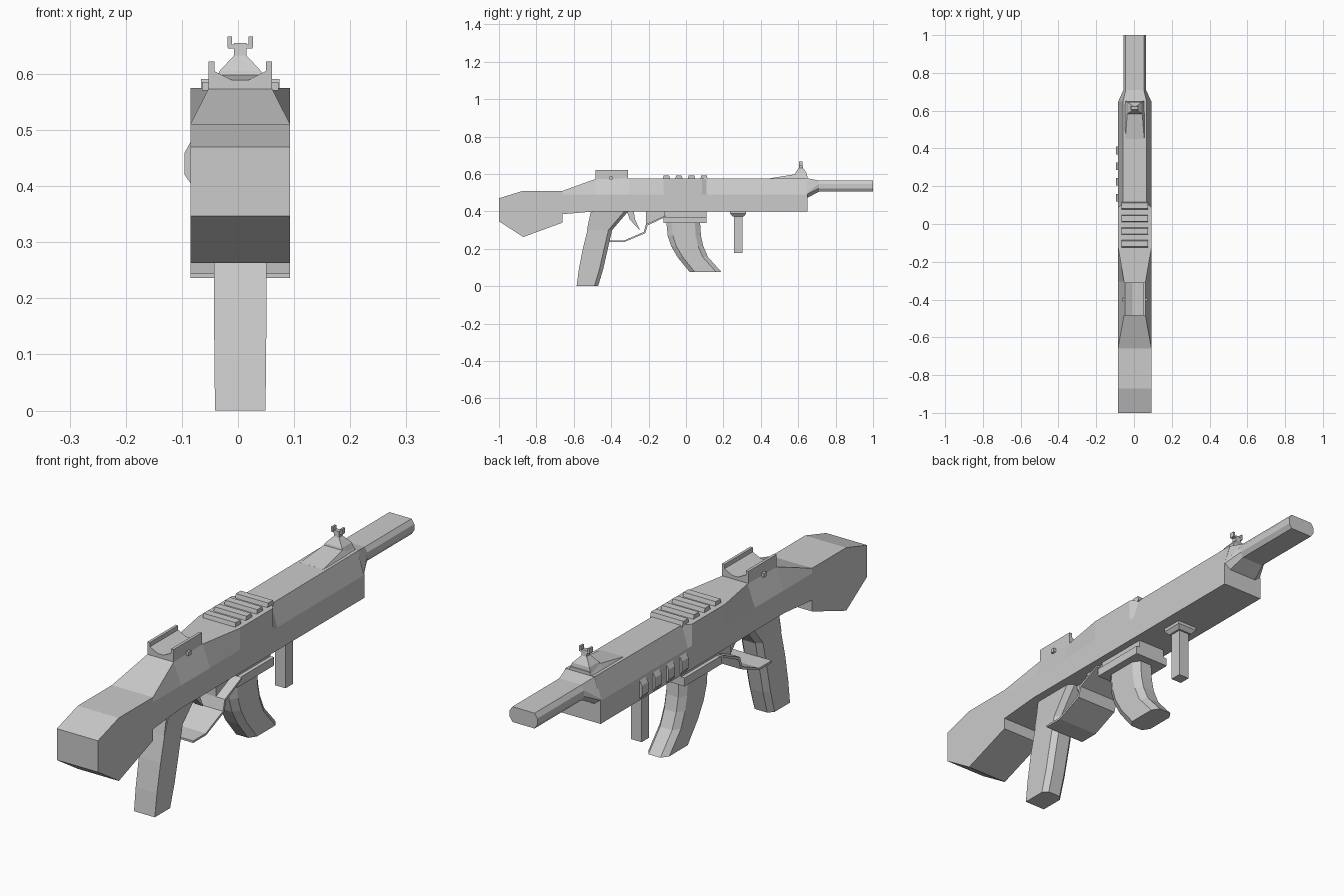
import bpy, bmesh
from mathutils import Vector

CX = 0.004  # centre plane of the model


def loft(name, rings):
    """Skin a list of equal-length point rings and cap both ends."""
    bm = bmesh.new()
    vs = [[bm.verts.new((x + CX, y, z)) for x, y, z in r] for r in rings]
    n = len(vs[0])
    for a, b in zip(vs, vs[1:]):
        for i in range(n):
            j = (i + 1) % n
            bm.faces.new((a[i], a[j], b[j], b[i]))
    bm.faces.new(vs[0][::-1])
    bm.faces.new(vs[-1])
    bmesh.ops.remove_doubles(bm, verts=bm.verts, dist=1e-5)
    bmesh.ops.recalc_face_normals(bm, faces=bm.faces)
    me = bpy.data.meshes.new(name)
    bm.to_mesh(me)
    bm.free()
    ob = bpy.data.objects.new(name, me)
    bpy.context.collection.objects.link(ob)
    return ob


def side_profile(name, pts, half):
    """Extrude a (y, z) outline across x."""
    return loft(name, [[(s * half, y, z) for y, z in pts] for s in (-1, 1)])


def front_profile(name, pts, y0, y1):
    """Extrude an (x, z) outline along y."""
    return loft(name, [[(x, y, z) for x, z in pts] for y in (y0, y1)])


def box(name, x0, x1, y0, y1, z0, z1):
    return front_profile(name, [(x0, z0), (x1, z0), (x1, z1), (x0, z1)], y0, y1)


# Stock, receiver and handguard: y, bottom, shoulder, top, top half width
W = 0.089
stations = [
    (-1.0, 0.347, 0.43, 0.47, W), (-0.87, 0.263, 0.46, 0.51, W),
    (-0.66, 0.34, 0.49, 0.51, W), (-0.659, 0.385, 0.49, 0.51, W),
    (-0.485, 0.40, 0.49, 0.573, 0.057), (-0.305, 0.40, 0.49, 0.575, 0.057),
    (-0.12, 0.40, 0.49, 0.575, W), (0.085, 0.40, 0.49, 0.575, W),
    (0.11, 0.40, 0.49, 0.575, 0.063), (0.65, 0.40, 0.49, 0.578, 0.063)]
loft("body", [[(-W, y, b), (W, y, b), (W, y, s), (t, y, p), (-t, y, p), (-W, y, s)]
              for y, b, s, p, t in stations])


# Flattened octagonal barrel with flared collar
def barrel_ring(y, w, wt, z0, z1, z2, z3):
    half = [(wt, z0), (w, z1), (w, z2), (wt, z3)]
    return [(x, y, z) for x, z in half] + [(-x, y, z) for x, z in half[::-1]]


thin = (0.060, 0.048, 0.505, 0.523, 0.547, 0.565)
loft("barrel", [barrel_ring(0.645, W, 0.063, 0.47, 0.49, 0.495, 0.578),
                barrel_ring(0.71, *thin), barrel_ring(1.0, *thin)])

# Rear sight: shallow V channel between two rails, with a pin
front_profile("rear_sight", [(-0.057, 0.57), (0.057, 0.57), (0.057, 0.622), (0.046, 0.622),
                             (0.046, 0.605), (0.012, 0.588), (-0.012, 0.588),
                             (-0.046, 0.605), (-0.046, 0.622), (-0.057, 0.622)], -0.485, -0.31)
box("sight_pin", -0.068, 0.068, -0.408, -0.392, 0.57, 0.586)

# Ribs across the receiver top
for i in range(4):
    y = -0.12 + i * 0.067
    side_profile(f"top_rib_{i}", [(y - 0.005, 0.57), (y + 0.036, 0.57),
                                  (y + 0.03, 0.591), (y, 0.591)], 0.07)

# Front sight: ramp, tapered base, post and forked wings
loft("front_sight_ramp", [[(-0.055, y, 0.57), (0.055, y, 0.57), (w, y, z), (-w, y, z)]
                          for y, w, z in [(0.45, 0.05, 0.577), (0.58, 0.04, 0.598), (0.65, 0.04, 0.59)]])
loft("front_sight_base", [[(-w, a, z), (w, a, z), (w, b, z), (-w, b, z)]
                          for w, a, b, z in [(0.045, 0.58, 0.648, 0.585), (0.037, 0.585, 0.645, 0.605),
                                             (0.011, 0.603, 0.625, 0.633), (0.011, 0.605, 0.623, 0.655)]])
box("front_sight_bar", -0.022, 0.022, 0.606, 0.622, 0.645, 0.652)
for side, s in (("left", -1), ("right", 1)):
    box("front_sight_wing_" + side, s * 0.015, s * 0.023, 0.604, 0.624, 0.647, 0.667)

# Cooling vents on the left of the handguard
for i in range(4):
    y = 0.12 + i * 0.083
    front_profile(f"side_vent_{i}", [(-0.085, 0.40), (-0.099, 0.42), (-0.099, 0.46), (-0.085, 0.485)],
                  y, y + 0.04)

# Pistol grip: z, back y, front y, half width, bevelled front edges
loft("pistol_grip", [[(-w, b, z), (w, b, z), (w, f - 0.02, z), (0.6 * w, f, z),
                      (-0.6 * w, f, z), (-w, f - 0.02, z)]
                     for z, b, f, w in [(0.0, -0.585, -0.47, 0.045), (0.09, -0.573, -0.443, 0.046),
                                        (0.20, -0.552, -0.418, 0.047), (0.30, -0.527, -0.395, 0.047),
                                        (0.405, -0.50, -0.305, 0.055)]])
side_profile("grip_tang", [(-0.53, 0.30), (-0.46, 0.30), (-0.46, 0.405), (-0.51, 0.395)], 0.047)

# Wide trigger guard strip and the trigger
outer = [(-0.41, 0.236), (-0.33, 0.236), (-0.218, 0.283), (-0.205, 0.325), (-0.11, 0.37)]
inner = [(-0.11, 0.378), (-0.214, 0.332), (-0.226, 0.29), (-0.332, 0.244), (-0.41, 0.244)]
side_profile("trigger_guard", outer + inner, W)
side_profile("guard_mount", [(-0.214, 0.328), (-0.11, 0.372), (-0.11, 0.405), (-0.214, 0.405)], 0.05)
side_profile("trigger", [(-0.318, 0.405), (-0.30, 0.355), (-0.245, 0.298), (-0.272, 0.355), (-0.28, 0.405)], 0.018)

# Magazine well and curved magazine with chamfered edges
box("magazine_well", -0.06, 0.06, -0.115, 0.11, 0.365, 0.405)
box("magazine_well_lip", -0.075, 0.075, -0.12, 0.11, 0.337, 0.37)


def mag_ring(b, f, z):
    w, n, c = 0.045, 0.026, 0.028
    half = [(n, b), (w, b + c), (w, f - c), (n, f)]
    return [(x, y, z) for x, y in half] + [(-x, y, z) for x, y in half[::-1]]


loft("magazine", [mag_ring(*r) for r in [(-0.105, 0.075, 0.345), (-0.098, 0.08, 0.27), (-0.08, 0.092, 0.215),
                                         (-0.045, 0.118, 0.155), (0.02, 0.19, 0.075)]])

# Vertical foregrip with flared mount
box("foregrip", -0.023, 0.023, 0.256, 0.302, 0.178, 0.385)
loft("foregrip_mount", [[(-w, 0.279 - w, z), (w, 0.279 - w, z), (w, 0.279 + w, z), (-w, 0.279 + w, z)]
                        for w, z in [(0.03, 0.373), (0.043, 0.388), (0.043, 0.405)]])
